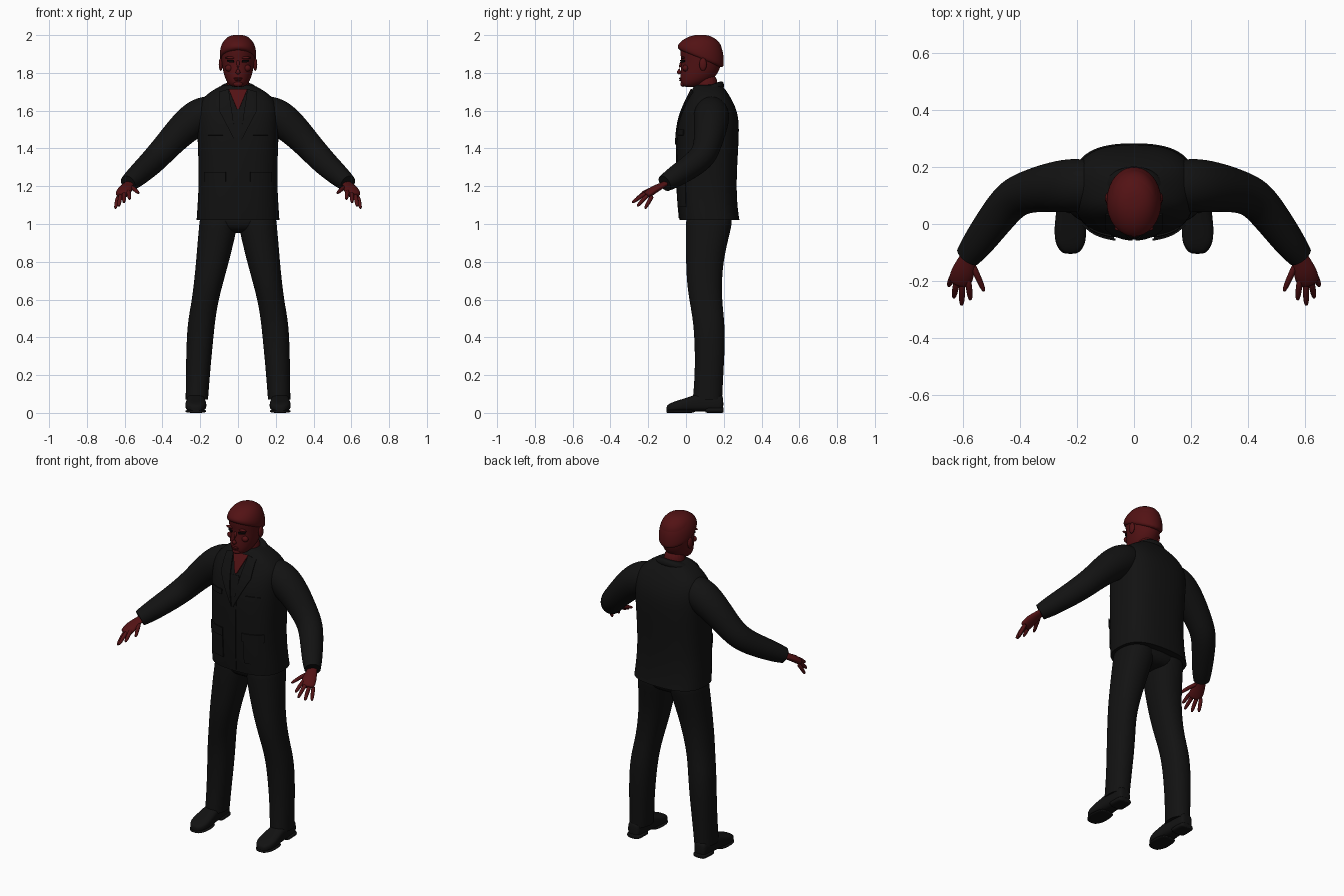
import bpy, bmesh, math
from mathutils import Vector
from mathutils.bvhtree import BVHTree

cube = bpy.data.objects.get("Cube")
if cube:
    bpy.data.objects.remove(cube, do_unlink=True)


def material(name, colour):
    mat = bpy.data.materials.new(name)
    mat.use_nodes = True
    mat.diffuse_color = (*colour, 1)
    bsdf = mat.node_tree.nodes["Principled BSDF"]
    bsdf.inputs["Base Color"].default_value = (*colour, 1)
    bsdf.inputs["Roughness"].default_value = 0.8
    return mat


skin = material("dark red skin", (0.085, 0.006, 0.007))
cloth = material("black cloth", (0.006, 0.006, 0.006))
eye_black = material("eye black", (0.003, 0.002, 0.002))


def finish(name, bm, mat, levels=1):
    bmesh.ops.recalc_face_normals(bm, faces=bm.faces)
    mesh = bpy.data.meshes.new(name)
    bm.to_mesh(mesh)
    bm.free()
    mesh.materials.append(mat)
    mesh.shade_smooth()
    mesh.set_sharp_from_angle(angle=math.radians(65))
    obj = bpy.data.objects.new(name, mesh)
    bpy.context.collection.objects.link(obj)
    if levels:
        sub = obj.modifiers.new("smooth", "SUBSURF")
        sub.levels = sub.render_levels = levels
    return obj


def ring(centre, u, v, power=2.0, sides=20):
    """Superellipse loop around a centre, spanned by two half-axes."""
    def bend(t):
        return math.copysign(abs(t) ** (2 / power), t)
    angles = [math.tau * i / sides for i in range(sides)]
    return [centre + u * bend(math.cos(a)) + v * bend(math.sin(a)) for a in angles]


def loft(name, rings, mat, side=1, crisp=(), levels=2):
    """Skin a list of loops; crisp lists the end loops kept sharp."""
    bm = bmesh.new()
    crease = bm.edges.layers.float.new("crease_edge")
    loops = [[bm.verts.new((p.x * side, p.y, p.z)) for p in r] for r in rings]
    n = len(loops[0])
    for a, b in zip(loops, loops[1:]):
        for i in range(n):
            bm.faces.new((a[i], a[(i + 1) % n], b[(i + 1) % n], b[i]))
    for end in (0, -1):
        cap = bm.faces.new(loops[end])
        if end in crisp:
            for e in cap.edges:
                e[crease] = 1
    return finish(name, bm, mat, levels)


def stack(name, rows, mat, x=0, side=1, power=2.0, **kw):
    """Upright form from rows of height, half width, front y, back y, slope."""
    rings = []
    for z, half, front, back, *slope in rows:
        depth = (back - front) / 2
        tilt = slope[0] if slope else 0
        cx = x(z) if callable(x) else x
        rings.append(ring(Vector((cx, (front + back) / 2, z)), Vector((half, 0, 0)),
                          Vector((0, depth, depth * tilt)), power))
    return loft(name, rings, mat, side, **kw)


def tube(name, rows, mat, side=1, flat=1.0, sides=16, **kw):
    """Limb from rows of x, y, z, radius, with loops square to the path."""
    pts = [Vector(r[:3]) for r in rows]
    rings = []
    for i, p in enumerate(pts):
        t = (pts[min(i + 1, len(pts) - 1)] - pts[max(i - 1, 0)]).normalized()
        across = t.cross(Vector((0, 0, 1))).normalized()
        r = rows[i][3]
        rings.append(ring(p, across * r, across.cross(t) * r * flat, sides=sides))
    return loft(name, rings, mat, side, **kw)


def ellipsoid(name, centre, size, mat, side=1):
    bm = bmesh.new()
    bmesh.ops.create_uvsphere(bm, u_segments=16, v_segments=10, radius=1)
    for v in bm.verts:
        v.co = Vector([c + s * k for c, s, k in zip(centre, size, v.co)])
        v.co.x *= side
    return finish(name, bm, mat, 0)


def surface(obj):
    bpy.context.view_layer.update()
    return BVHTree.FromObject(obj, bpy.context.evaluated_depsgraph_get())


def plate(name, corners, target, mat, side=1, lift=0.004, steps=8):
    """Thin four-cornered panel laid on the front of a surface (x, z corners)."""
    a, b, c, d = [Vector(p) for p in corners]
    bm = bmesh.new()
    grid = []
    for j in range(steps + 1):
        left, right = a.lerp(d, j / steps), b.lerp(c, j / steps)
        row = []
        for i in range(steps + 1):
            p = left.lerp(right, i / steps)
            hit = target.ray_cast(Vector((p.x * side, -1, p.y)), Vector((0, 1, 0)))[0]
            row.append(bm.verts.new((p.x * side, (hit.y if hit else 0.1) - lift, p.y)))
        grid.append(row)
    for r, s in zip(grid, grid[1:]):
        for i in range(steps):
            bm.faces.new((r[i], r[i + 1], s[i + 1], s[i]))
    bmesh.ops.recalc_face_normals(bm, faces=bm.faces)
    bmesh.ops.solidify(bm, geom=bm.faces[:], thickness=0.006)
    return finish(name, bm, mat, 0)


# Jacket body
jacket = stack("jacket_body", [
    (1.02, .222, -.035, .285), (1.08, .218, -.042, .275), (1.2, .21, -.05, .268),
    (1.35, .212, -.053, .275), (1.48, .218, -.05, .283), (1.57, .22, -.035, .28),
    (1.64, .212, -.005, .255), (1.69, .165, .02, .225), (1.725, .105, .038, .2),
    (1.74, .075, .05, .18)], cloth, power=2.6, crisp=(0,))
front = surface(jacket)

# Collar, open chest and front closing
stack("collar", [(1.685, .13, .03, .212, .25), (1.72, .1, .028, .2, .38),
                 (1.732, .085, .045, .188, .4)], cloth)
plate("open_chest", [(-.05, 1.715), (.05, 1.715), (.006, 1.61), (-.006, 1.61)],
      front, skin, lift=.009)
plate("front_flap", [(-.025, 1.6), (.025, 1.6), (.015, 1.03), (-.025, 1.03)], front, cloth)

# Trouser seat
stack("trouser_seat", [(1.06, .2, 0, .25), (1.0, .195, 0, .243), (.95, .1, .03, .215)],
      cloth, power=2.4)

# Head, face and neck
stack("neck", [(1.64, .07, .05, .17), (1.7, .06, .052, .168), (1.8, .06, .05, .17)], skin)
head = stack("head", [
    (1.725, .028, -.012, .05), (1.737, .048, -.026, .09), (1.765, .068, -.032, .145),
    (1.81, .08, -.03, .178), (1.86, .088, -.024, .19), (1.9, .092, -.032, .194),
    (1.94, .09, -.034, .192), (1.975, .075, -.01, .17), (1.995, .045, .03, .13)], skin)
face = surface(head)
stack("hair", [(1.865, .092, -.036, .198, -.45), (1.89, .099, -.046, .203, -.35),
               (1.93, .096, -.046, .2, -.15), (1.968, .08, -.022, .178, -.05),
               (1.993, .054, .015, .142), (2.002, .02, .055, .1)], skin)
tube("nose", [(0, -.016, 1.872, .008), (0, -.032, 1.835, .011),
              (0, -.043, 1.807, .016), (0, -.028, 1.795, .012)], skin, sides=10)
ellipsoid("upper_lip", (0, -.03, 1.771), (.024, .007, .005), skin)
ellipsoid("lower_lip", (0, -.029, 1.762), (.02, .007, .005), skin)
ellipsoid("chin", (0, -.016, 1.742), (.026, .014, .016), skin)

for side, label in ((1, "left_"), (-1, "right_")):
    # Facial features
    plate(label + "eye", [(.02, 1.868), (.055, 1.868), (.052, 1.857), (.022, 1.855)],
          face, eye_black, side, lift=.003)
    ellipsoid(label + "brow", (.04, -.016, 1.88), (.028, .01, .007), skin, side)
    ellipsoid(label + "cheek", (.047, -.002, 1.825), (.022, .016, .018), skin, side)
    ellipsoid(label + "ear", (.091, .09, 1.845), (.011, .02, .034), skin, side)

    # Lapel and pockets
    plate(label + "lapel", [(.05, 1.715), (.1, 1.7), (.1, 1.6), (.006, 1.42)],
          front, cloth, side, lift=.01)
    plate(label + "lower_pocket", [(.07, 1.25), (.175, 1.25), (.175, 1.09), (.07, 1.09)],
          front, cloth, side, lift=.007)
    plate(label + "pocket_flap", [(.065, 1.275), (.18, 1.275), (.18, 1.225), (.065, 1.225)],
          front, cloth, side, lift=.013)
    plate(label + "chest_pocket", [(.08, 1.5), (.16, 1.5), (.16, 1.47), (.08, 1.47)],
          front, cloth, side, lift=.006)

    # Sleeve
    tube(label + "sleeve", [
        (.1, .13, 1.61, .07), (.16, .135, 1.593, .093), (.225, .135, 1.56, .098),
        (.3, .128, 1.495, .087), (.365, .115, 1.425, .077), (.42, .095, 1.365, .073),
        (.465, .045, 1.318, .068), (.52, -.03, 1.268, .061), (.555, -.078, 1.237, .055),
        (.582, -.113, 1.215, .046)], cloth, side, crisp=(-1,))

    # Hand
    tube(label + "palm", [
        (.565, -.09, 1.225, .028), (.585, -.125, 1.205, .03), (.598, -.165, 1.185, .042),
        (.61, -.2, 1.16, .042), (.614, -.212, 1.15, .034)], skin, side, flat=.5)
    fingers = {"index": ((.582, -.19, 1.178), (.573, -.268, 1.13)),
               "middle": ((.602, -.2, 1.167), (.604, -.287, 1.112)),
               "ring": ((.62, -.195, 1.157), (.632, -.26, 1.092)),
               "little": ((.632, -.175, 1.15), (.65, -.218, 1.08)),
               "thumb": ((.572, -.13, 1.197), (.524, -.238, 1.163))}
    for finger, (root, tip) in fingers.items():
        a, b = Vector(root), Vector(tip)
        rows = [(*a.lerp(b, t), r) for t, r in
                ((0, .012), (.4, .0125), (.8, .011), (1, .006))]
        rows[1] = (*(Vector(rows[1][:3]) + Vector((0, 0, .006))), rows[1][3])
        tube(label + finger, rows, skin, side, sides=8, levels=1)

    # Trouser leg, leaning outward towards the foot
    def lean(z):
        knots = [(0, .221), (.3, .208), (.5, .193), (.6, .173), (.8, .135), (1, .103), (2, .1)]
        for (z0, x0), (z1, x1) in zip(knots, knots[1:]):
            if z <= z1:
                return x0 + (x1 - x0) * (z - z0) / (z1 - z0)

    stack(label + "trouser_leg", [
        (1.06, .1, .0, .25), (.99, .102, -.003, .243), (.92, .098, -.003, .225),
        (.8, .088, -.001, .198), (.68, .077, .004, .19), (.58, .071, .02, .193),
        (.48, .073, .038, .205), (.35, .07, .046, .207), (.2, .064, .046, .198),
        (.07, .06, .035, .192)], cloth, x=lean, side=side, power=2.2, crisp=(-1,))

    # Shoe: upper and heel, lofted from back to front
    def shoe(name, rows, base):
        rings = [ring(Vector((.223, y, base + h / 2)), Vector((w, 0, 0)),
                      Vector((0, 0, h / 2)), 3) for y, w, h in rows]
        loft(label + name, rings, cloth, side)

    shoe("shoe_upper", [(.198, .028, .075), (.185, .042, .095), (.1, .046, .105),
                        (.04, .05, .085), (-.02, .058, .065), (-.07, .053, .05),
                        (-.097, .03, .035), (-.103, .015, .025)], .008)
    shoe("shoe_heel", [(.2, .034, .03), (.19, .045, .03), (.12, .047, .03),
                       (.1, .046, .028)], 0)
    shoe("shoe_sole", [(.05, .045, .016), (0, .055, .018), (-.06, .057, .018),
                       (-.095, .038, .016), (-.105, .02, .014)], 0)
